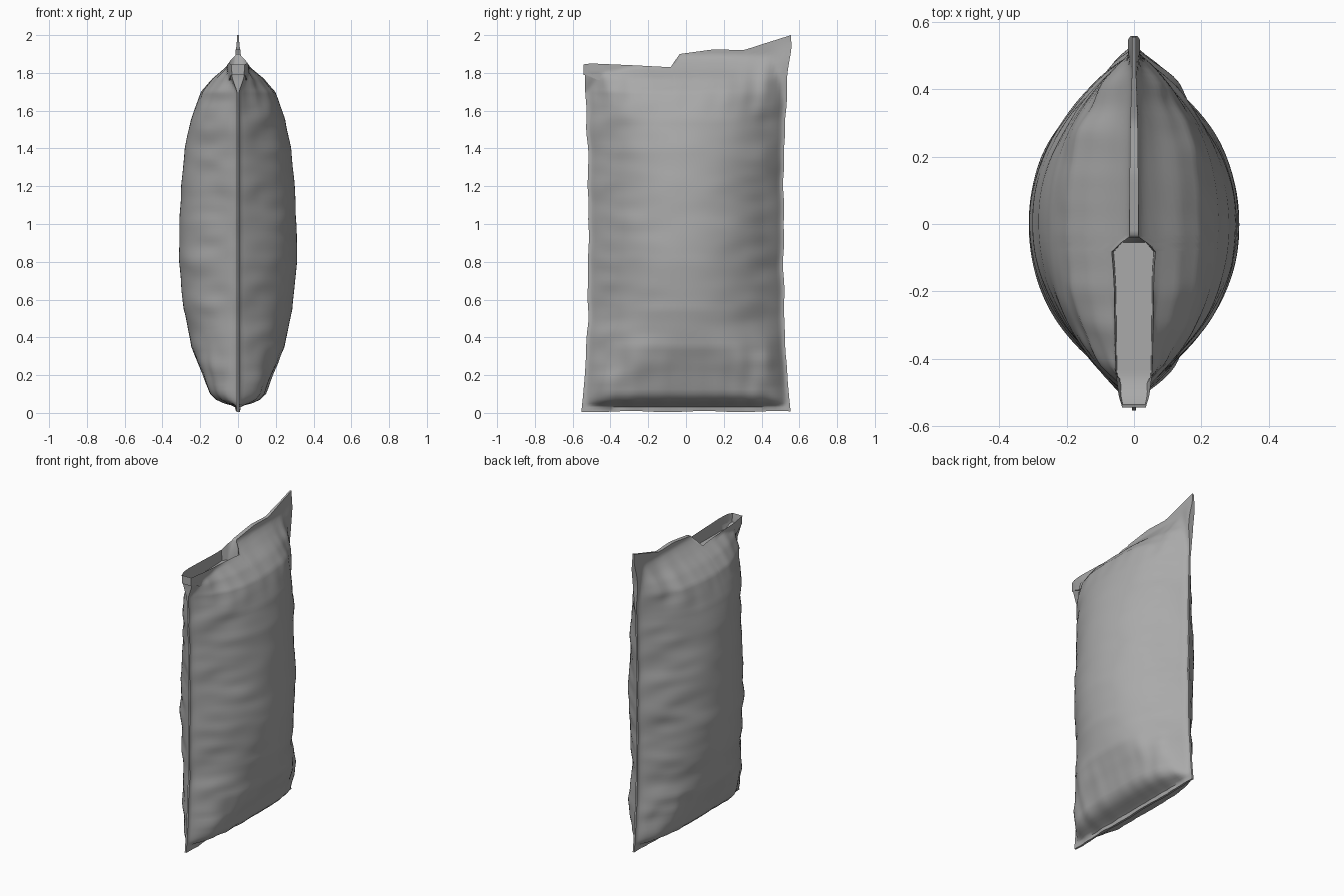
import bpy, bmesh, math
from mathutils import Vector, noise

if "Cube" in bpy.data.objects:
    bpy.data.objects.remove(bpy.data.objects["Cube"])


def interp(table, t):
    if t <= table[0][0]:
        return table[0][1]
    for (a, fa), (b, fb) in zip(table, table[1:]):
        if t <= b:
            return fa + (fb - fa) * (t - a) / (b - a)
    return table[-1][1]


def smooth(a, b, t):
    t = min(1, max(0, (t - a) / (b - a)))
    return t * t * (3 - 2 * t)


# top edge height along the depth, with the torn-open step
TOP = [(-1, 1.845), (-.92, 1.85), (-.5, 1.84), (-.15, 1.83), (-.06, 1.9),
       (.27, 1.925), (.55, 1.92), (.77, 1.96), (1, 2.0)]
# half thickness up the bag
BELLY = [(0, .006), (.035, .012), (.05, .07), (.07, .115), (.1, .145), (.2, .185),
         (.35, .245), (.55, .288), (.8, .313), (1.0, .31), (1.2, .3), (1.4, .282),
         (1.55, .25), (1.7, .195), (1.77, .135), (1.82, .075), (1.86, .035), (1.89, .013)]
# half width of the open slot
SLOT = [(-1, .035), (-.94, .045), (-.8, .055), (-.13, .06), (-.06, .006), (1, .006)]
FLOOR = 1.76

us = sorted({-1, -.98, -.955, 1, .98, .955, -.15, -.1, -.06}
            | {round(-.93 + 1.86 * i / 52, 4) for i in range(53)})
zs = [.01, .03, .04, .05, .06, .07, .085, .1, .125, .15, .18] + [.21 + .02 * i for i in range(70)]
zs += [1.6 + .4 * i / 22 for i in range(1, 23)]


def skin_point(u, z0, side):
    top = interp(TOP, u)
    z = z0 if z0 <= 1.6 else 1.6 + (z0 - 1.6) * (top - 1.6) / .4
    half = .517 + .038 * min(1, abs(z - .97) / .97) ** 3
    half += .008 * noise.noise(Vector((u * 2, 4, z * 7))) * smooth(.1, .4, z)
    # lens-shaped section, boxier at the bottom
    p = 2.1 + 2.5 * (1 - smooth(.05, .5, z)) + .8 * smooth(1.4, 1.8, z)
    lens = max(0, 1 - (abs(u) / .975) ** p) ** .92
    # seam strip, puffed slightly near the back top corner
    seam = .006 + .012 * smooth(.8, .96, u) * smooth(1.6, 1.8, z) * (1 - smooth(1.84, 1.98, z))
    x = max(seam, interp(BELLY, z) * lens)
    # horizontal folds gathered along the seams
    fold = noise.noise(Vector((u * 1.6 + side * 5, 2.3, z * 7 + u * u)))
    fold += .5 * noise.noise(Vector((u * 3, side * 7, z * 13)))
    env = (.12 + u * u) * min(1, lens * 2.5) * smooth(.08, .2, z) * (1 - smooth(1.7, 1.85, z))
    x += .026 * fold * env
    # irregular bottom and top pleats, strongest at the corners
    pleat = noise.noise(Vector((u * 7, side * 3, z * 4)))
    band = (1 - smooth(.08, .28, abs(z - .15))) + (1 - smooth(.05, .2, abs(z - 1.72)))
    x += .02 * pleat * band * (.2 + u * u) * min(1, lens * 2)
    x = max(x, seam, interp(SLOT, u) * smooth(1.66, 1.81, z))
    zb = z + (.003 * math.sin(u * 9) if z < .03 else 0)
    if z < .03:
        zb -= .003
    return Vector((side * x, u * half, max(0, zb)))


bm = bmesh.new()
# two bulging panels
grid = {s: [[bm.verts.new(skin_point(u, z, s)) for u in us] for z in zs] for s in (1, -1)}
n, m = len(us), len(zs)
for s in (1, -1):
    g = grid[s]
    for j in range(m - 1):
        for i in range(n - 1):
            f = [g[j][i], g[j][i + 1], g[j + 1][i + 1], g[j + 1][i]]
            bm.faces.new(f if s > 0 else f[::-1])
# side and bottom seams
a, b = grid[1], grid[-1]
for j in range(m - 1):
    for i in (0, n - 1):
        bm.faces.new([a[j][i], b[j][i], b[j + 1][i], a[j + 1][i]])
for i in range(n - 1):
    bm.faces.new([a[0][i], a[0][i + 1], b[0][i + 1], b[0][i]])

# sealed top edge, and inner walls with floor in the open slot
prev = None
for i, u in enumerate(us):
    va, vb = a[-1][i], b[-1][i]
    row = [va]
    for v in (va, vb):
        c = v.co.copy()
        c.x *= .92
        c.y = max(c.y, -.545)
        if u < -.08:
            c.z = FLOOR + .03 * smooth(.82, 1, -u)
        row.append(bm.verts.new(c))
    row.append(vb)
    if prev:
        for k in range(3):
            bm.faces.new([prev[k], row[k], row[k + 1], prev[k + 1]])
    if i == 0:
        bm.faces.new(row)
    prev = row
bm.faces.new(prev)

bmesh.ops.recalc_face_normals(bm, faces=bm.faces)
mesh = bpy.data.meshes.new("pouch_bag")
bm.to_mesh(mesh)
bm.free()
bag = bpy.data.objects.new("pouch_bag", mesh)
bpy.context.collection.objects.link(bag)

# dark grey film
film = bpy.data.materials.new("grey_film")
film.diffuse_color = (.4, .4, .4, 1)
film.use_nodes = True
film.node_tree.nodes["Principled BSDF"].inputs["Base Color"].default_value = film.diffuse_color
mesh.materials.append(film)

bpy.context.view_layer.objects.active = bag
bag.select_set(True)
bpy.ops.object.shade_smooth_by_angle(angle=math.radians(50))
